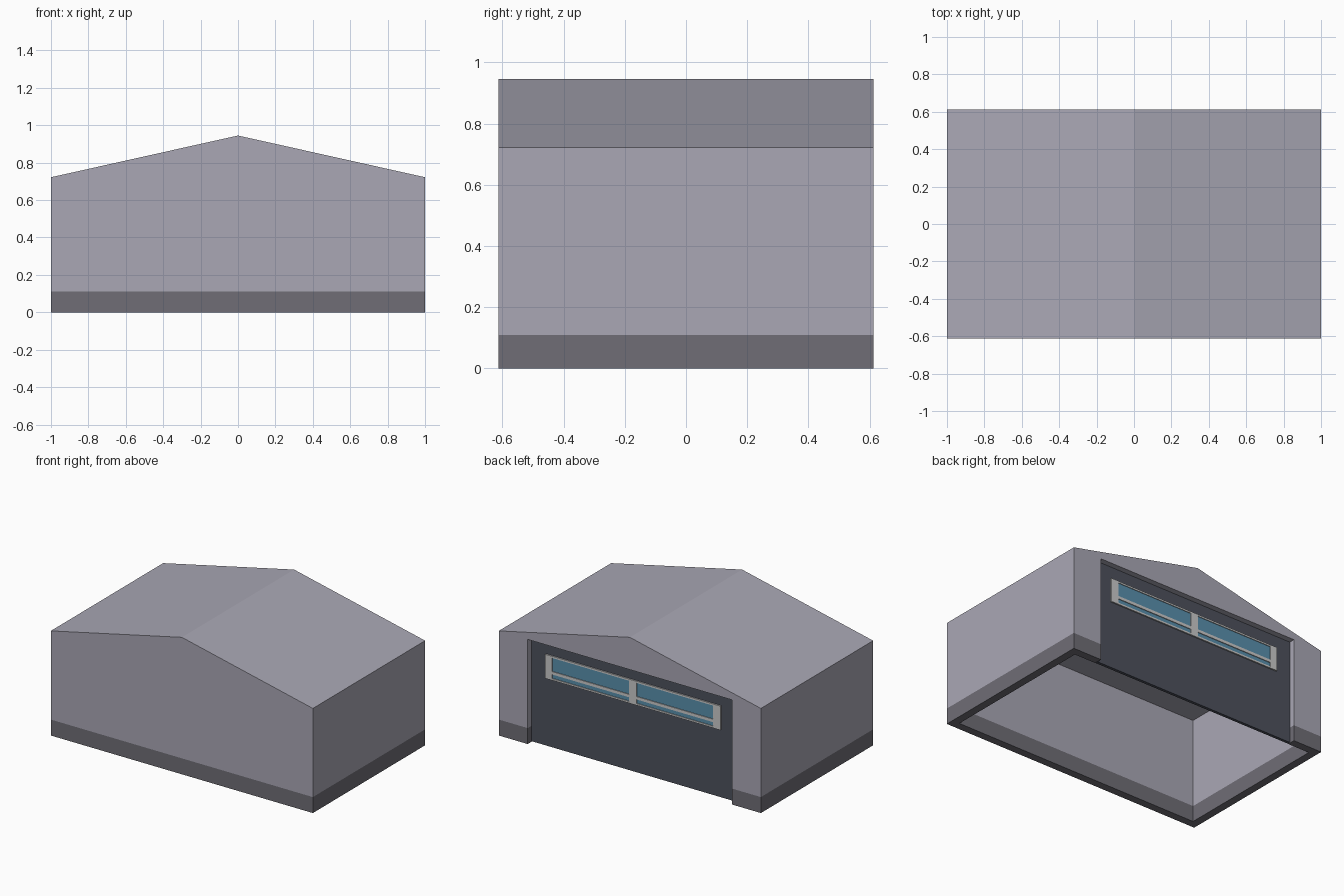
import bpy

if "Cube" in bpy.data.objects:
    bpy.data.objects.remove(bpy.data.objects["Cube"])

W, D = 1.0, 0.612         # outer half sizes
T = 0.055                 # wall thickness
OPEN = 0.78               # half width of the door opening
BASE, EAVE, RIDGE = 0.11, 0.722, 0.945


def material(name, color):
    m = bpy.data.materials.new(name)
    m.diffuse_color = (*color, 1)
    m.use_nodes = True
    m.node_tree.nodes["Principled BSDF"].inputs["Base Color"].default_value = m.diffuse_color
    return m


wall_mat = material("wall_paint", (0.40, 0.39, 0.46))
base_mat = material("plinth_grey", (0.16, 0.155, 0.18))
door_mat = material("door_dark", (0.075, 0.083, 0.11))
frame_mat = material("frame_light", (0.62, 0.62, 0.60))
glass_mat = material("glass_blue", (0.10, 0.28, 0.42))


def mesh(name, verts, faces, mat):
    me = bpy.data.meshes.new(name)
    me.from_pydata(verts, [], faces)
    ob = bpy.data.objects.new(name, me)
    bpy.context.collection.objects.link(ob)
    me.materials.append(mat)
    return ob


def extrude(name, plan, z0, z1, mat, bottom=False):
    """Vertical walls along a counter-clockwise plan outline."""
    n = len(plan)
    verts = [(x, y, z) for z in (z0, z1) for x, y in plan]
    faces = [(i, (i + 1) % n, (i + 1) % n + n, i + n) for i in range(n)]
    if bottom:
        faces.append(tuple(reversed(range(n))))
    return mesh(name, verts, faces, mat)


def box(name, x0, x1, y0, y1, z0, z1, mat):
    ob = extrude(name, [(x0, y0), (x1, y0), (x1, y1), (x0, y1)], z0, z1, mat, True)
    verts = [v.co[:] for v in ob.data.vertices]
    faces = [p.vertices[:] for p in ob.data.polygons] + [(4, 5, 6, 7)]
    ob.data.clear_geometry()
    ob.data.from_pydata(verts, [], faces)
    return ob


# U-shaped wall plan, open at the back for the door
inner = [(OPEN, D), (OPEN, D - T), (W - T, D - T), (W - T, T - D)]
inner += [(-x, y) for x, y in reversed(inner)]
plan = [(-W, D), (-W, -D), (W, -D), (W, D)] + inner
extrude("plinth", plan, 0, BASE, base_mat, bottom=True)
extrude("walls", plan, BASE, EAVE, wall_mat)

# Gabled roof with flush end triangles
roof = [(x, y, z) for y in (-D, D) for x, z in ((-W, EAVE), (W, EAVE), (0, RIDGE))]
mesh("roof", roof, [(0, 1, 2), (5, 4, 3), (1, 4, 5, 2), (3, 0, 2, 5)], wall_mat)

# Flat ceiling, also closing the top of the door opening
mesh("ceiling", [(x, y, EAVE) for x, y in inner], [tuple(range(len(inner)))], wall_mat)

# Garage door set back in the opening
FACE = D - 0.04
box("garage_door", -OPEN, OPEN, FACE - 0.02, FACE, 0.005, EAVE, door_mat)

# Window strip: glass, uprights and rails
Z0, Z1, X = 0.472, 0.638, 0.67
box("window_glass", -X + 0.01, X - 0.01, FACE - 0.005, FACE + 0.004, Z0 + 0.002, Z1 - 0.002, glass_mat)
for name, x0, x1 in (("left", -X, -X + 0.055), ("middle", -0.028, 0.028), ("right", X - 0.055, X)):
    box("window_upright_" + name, x0, x1, FACE, FACE + 0.01, Z0, Z1, frame_mat)
for name, z0, z1 in (("bottom", Z0, Z0 + 0.012), ("middle", 0.512, 0.532), ("top", Z1 - 0.012, Z1)):
    for side, x0, x1 in (("left", -X + 0.055, -0.028), ("right", 0.028, X - 0.055)):
        box(f"window_rail_{name}_{side}", x0, x1, FACE, FACE + 0.009, z0, z1, frame_mat)
